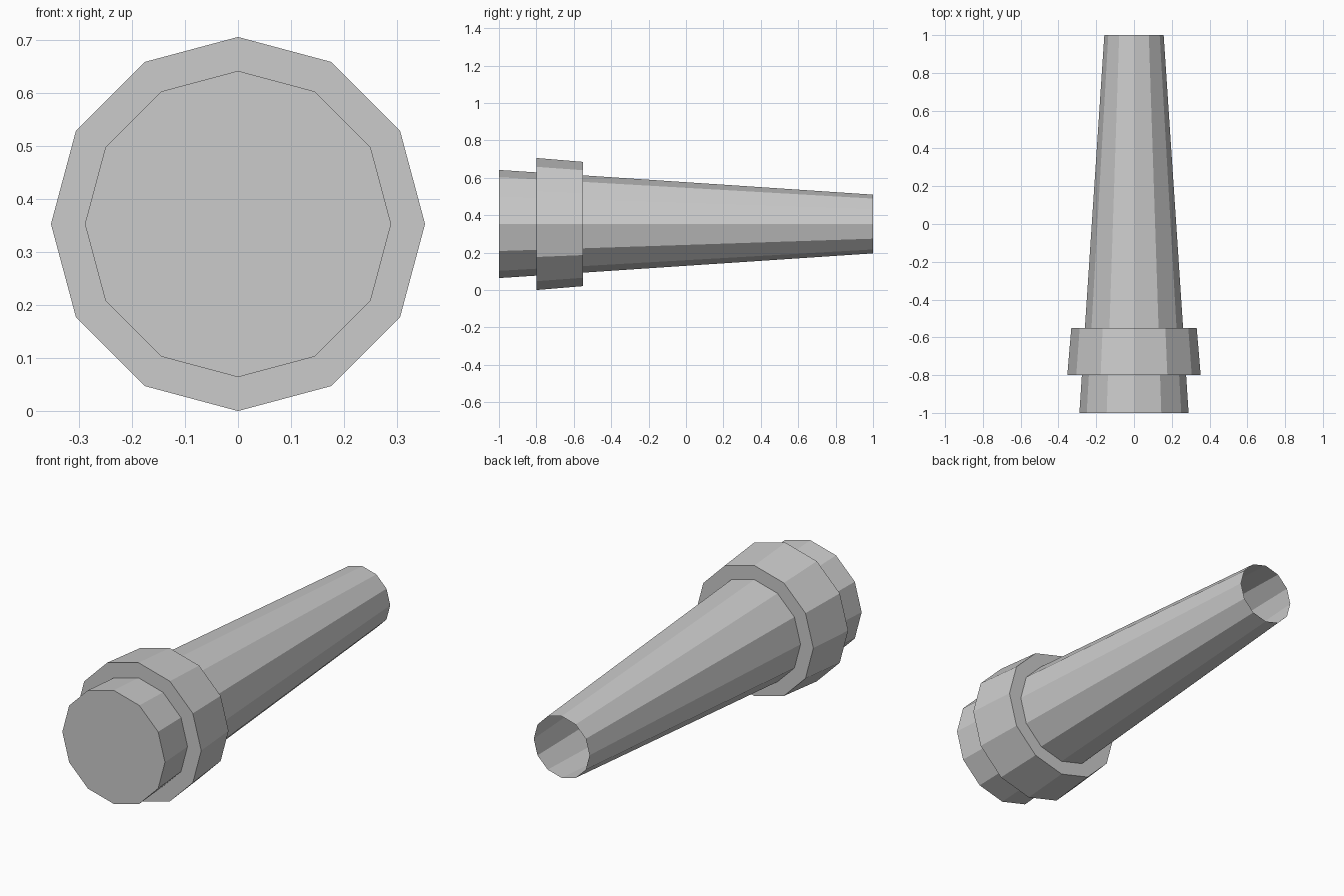
import bpy
import bmesh
from math import sin, cos, tau

cube = bpy.data.objects.get("Cube")
if cube:
    bpy.data.objects.remove(cube, do_unlink=True)

SIDES = 12
AXIS_Z = 0.353

# Single light grey finish
grey = bpy.data.materials.new("light_grey")
grey.use_nodes = True
colour = (0.6, 0.6, 0.6, 1.0)
grey.diffuse_color = colour
grey.node_tree.nodes["Principled BSDF"].inputs["Base Color"].default_value = colour


def turned_part(name, profile, cap_front=False):
    """Sweep (y, radius) points around the long axis, with flat sides."""
    bm = bmesh.new()
    rings = []
    for y, r in profile:
        rings.append([bm.verts.new((r * cos(tau * i / SIDES), y,
                                    AXIS_Z + r * sin(tau * i / SIDES)))
                      for i in range(SIDES)])
    for a, b in zip(rings, rings[1:]):
        for i in range(SIDES):
            j = (i + 1) % SIDES
            bm.faces.new((a[i], a[j], b[j], b[i]))
    if cap_front:
        bm.faces.new(rings[0][::-1])
    # Point all faces away from the long axis
    bm.normal_update()
    for f in bm.faces:
        c = f.calc_center_median()
        if abs(f.normal.y) < 0.9:
            outward = f.normal.x * c.x + f.normal.z * (c.z - AXIS_Z)
        else:
            outward = f.normal.y * (c.y + 0.675)
        if outward < 0:
            f.normal_flip()
    mesh = bpy.data.meshes.new(name)
    bm.to_mesh(mesh)
    bm.free()
    mesh.materials.append(grey)
    obj = bpy.data.objects.new(name, mesh)
    bpy.context.collection.objects.link(obj)
    return obj


# Closed butt, raised collar and long open-ended barrel
turned_part("tapered_body", [
    (-1.0, 0.289), (-0.8, 0.276),
    (-0.8, 0.353), (-0.55, 0.332),
    (-0.55, 0.26), (1.0, 0.157),
], cap_front=True)
